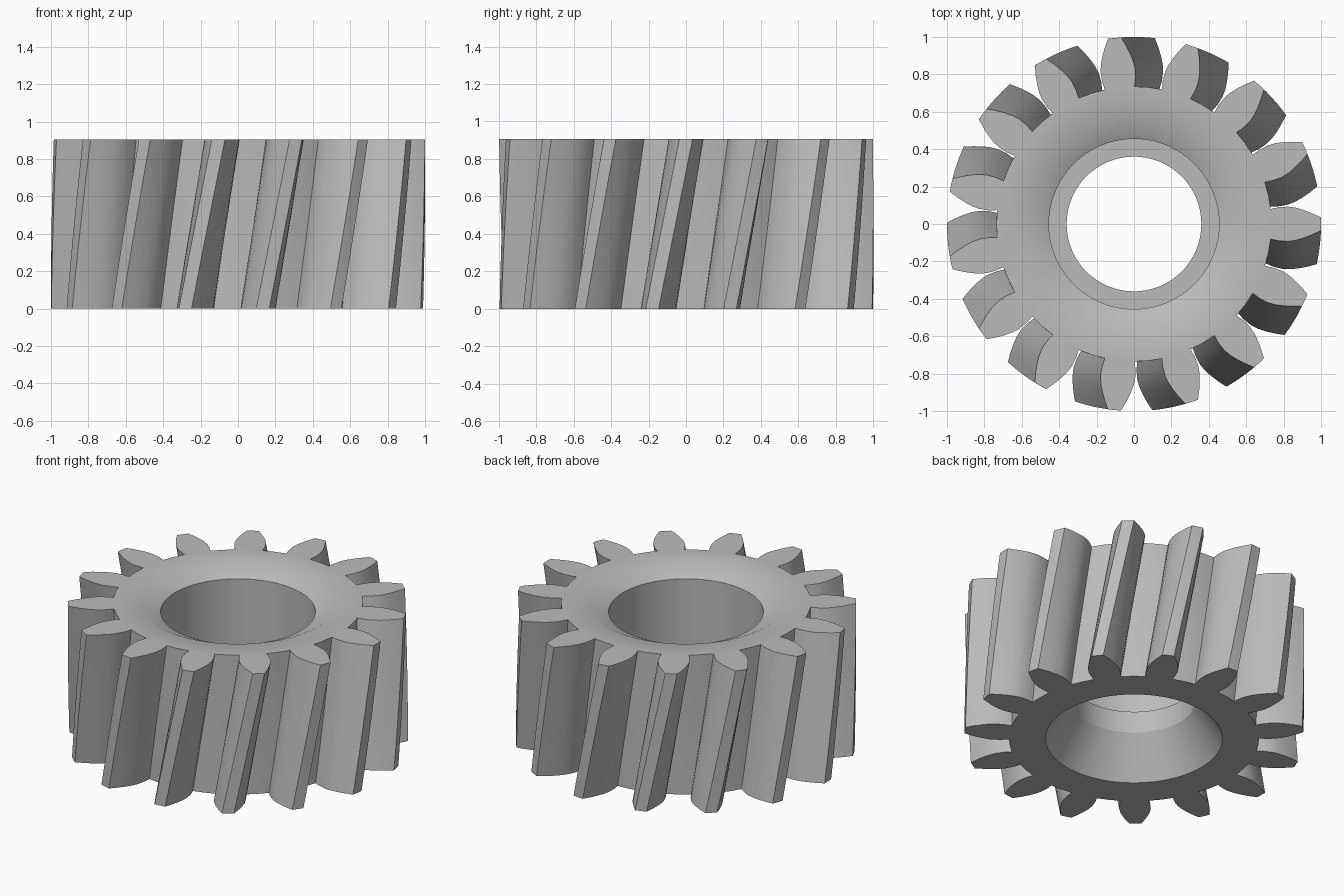
import bpy, bmesh, math

cube = bpy.data.objects.get("Cube")
if cube:
    bpy.data.objects.remove(cube, do_unlink=True)

TEETH = 15
HEIGHT = 0.905
TWIST = math.radians(10.4)
LAYERS = 10
BORE_SIDES = 90

# Tooth flank: (radius, half width), from root to tip
flank = [(0.735, 0.08), (0.78, 0.09), (0.83, 0.093), (0.87, 0.087),
         (0.91, 0.075), (0.955, 0.057), (1.0, 0.035)]

# Bore section: (radius, height), from the top dish down to the bottom cone
bore = [(0.58, HEIGHT), (0.455, 0.845), (0.455, 0.39),
        (0.36, 0.39), (0.36, 0.25), (0.52, 0.0)]

steel = bpy.data.materials.new("steel grey")
steel.use_nodes = True
colour = (0.5, 0.5, 0.5, 1)
steel.diffuse_color = colour
steel.node_tree.nodes["Principled BSDF"].inputs["Base Color"].default_value = colour

bm = bmesh.new()


def ring(polar, z, turn=0.0):
    return [bm.verts.new((r * math.cos(a + turn), r * math.sin(a + turn), z))
            for r, a in polar]


def bridge(low, high):
    n = len(low)
    for i in range(n):
        j = (i + 1) % n
        bm.faces.new((low[i], low[j], high[j], high[i]))


def loop_edges(loop):
    return [bm.edges.get((loop[i - 1], loop[i])) for i in range(len(loop))]


# Outline of all teeth in polar form
pitch = math.tau / TEETH
outline = []
for t in range(TEETH):
    centre = t * pitch
    side = [(r, math.asin(h / r)) for r, h in flank]
    outline += [(r, centre - a) for r, a in side]
    outline.append((1.0, centre))
    outline += [(r, centre + a) for r, a in reversed(side)]
    outline.append((flank[0][0], centre + pitch / 2))

# Twisted outer wall
walls = [ring(outline, HEIGHT * k / LAYERS, TWIST * (k / LAYERS - 1))
         for k in range(LAYERS + 1)]
for low, high in zip(walls, walls[1:]):
    bridge(low, high)

# Stepped bore with dished top
circles = [ring([(r, math.tau * i / BORE_SIDES) for i in range(BORE_SIDES)], z)
           for r, z in bore]
for high, low in zip(circles, circles[1:]):
    bridge(high, low)

# Flat end faces between the teeth outline and the bore
for outer, inner in ((walls[-1], circles[0]), (walls[0], circles[-1])):
    bmesh.ops.triangle_fill(bm, use_beauty=True,
                            edges=loop_edges(outer) + loop_edges(inner))
bmesh.ops.recalc_face_normals(bm, faces=bm.faces[:])

mesh = bpy.data.meshes.new("helical_gear")
bm.to_mesh(mesh)
bm.free()
mesh.materials.append(steel)
gear = bpy.data.objects.new("helical_gear", mesh)
bpy.context.collection.objects.link(gear)
bpy.ops.object.select_all(action='DESELECT')
gear.select_set(True)
bpy.context.view_layer.objects.active = gear
bpy.ops.object.shade_smooth_by_angle(angle=math.radians(30))
